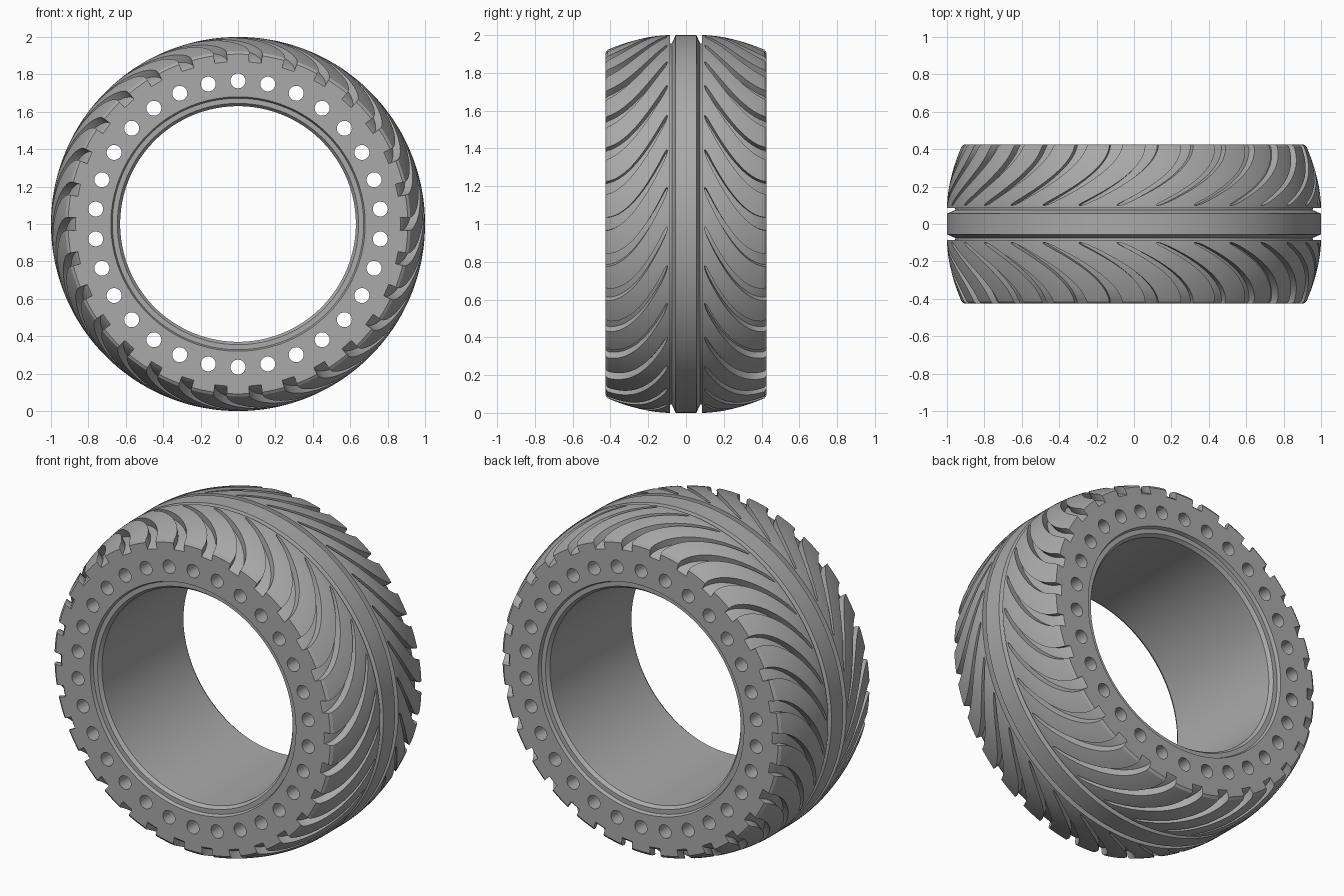
import bpy, bmesh, math
from mathutils import Vector

if "Cube" in bpy.data.objects:
    bpy.data.objects.remove(bpy.data.objects["Cube"], do_unlink=True)

HALF = 0.425          # half width of the tyre
EDGE = 0.085          # inner edge of the tread bands
COUNT = 30            # tread blocks per side, also side holes
PITCH = math.tau / COUNT

rubber = bpy.data.materials.new("grey_rubber")
rubber.use_nodes = True
GREY = (0.40, 0.40, 0.40, 1)
rubber.diffuse_color = GREY
rubber.node_tree.nodes["Principled BSDF"].inputs["Base Color"].default_value = GREY


def polar(r, a, y):
    """Point on the wheel; the angle runs from +x towards +z."""
    return Vector((r * math.cos(a), y, 1 + r * math.sin(a)))


def crown(y):
    """Tread radius across the width."""
    t = max(0, (y - EDGE) / (HALF - EDGE))
    return 1 - 0.082 * t ** 1.8


def make_object(name, bm):
    bmesh.ops.recalc_face_normals(bm, faces=bm.faces)
    mesh = bpy.data.meshes.new(name)
    bm.to_mesh(mesh)
    bm.free()
    mesh.materials.append(rubber)
    ob = bpy.data.objects.new(name, mesh)
    bpy.context.collection.objects.link(ob)
    return ob


def select(ob):
    bpy.ops.object.select_all(action="DESELECT")
    ob.select_set(True)
    bpy.context.view_layer.objects.active = ob


def smooth(ob):
    select(ob)
    bpy.ops.object.shade_smooth_by_angle(angle=math.radians(28))


# Carcass: centre rib, tread floor, side walls and stepped bead, revolved
half = [(0.055, 1.0), (0.075, 0.955)]
half += [(y, crown(y) - 0.042) for y in (0.10, 0.18, 0.26, 0.34, 0.41)]
half += [(HALF, 0.868), (HALF, 0.68), (0.405, 0.672), (0.405, 0.645), (0.385, 0.63)]
profile = half + [(-y, r) for y, r in reversed(half)]
SEGS = 180
bm = bmesh.new()
rings = [[bm.verts.new(polar(r, math.tau * i / SEGS, y)) for y, r in profile]
         for i in range(SEGS)]
n = len(profile)
for i in range(SEGS):
    a, b = rings[i], rings[(i + 1) % SEGS]
    for j in range(n):
        k = (j + 1) % n
        bm.faces.new((a[j], a[k], b[k], b[j]))
carcass = make_object("carcass", bm)

# Round holes through both side walls
bm = bmesh.new()
SIDES = 24
for h in range(COUNT):
    centre = polar(0.765, math.pi / 2 + h * PITCH, 0)
    ends = []
    for y in (-0.6, 0.6):
        ends.append([bm.verts.new(centre + Vector((0.04 * math.cos(math.tau * s / SIDES), y,
                                                   0.04 * math.sin(math.tau * s / SIDES))))
                     for s in range(SIDES)])
    bm.faces.new(ends[0])
    bm.faces.new(ends[1])
    for s in range(SIDES):
        t = (s + 1) % SIDES
        bm.faces.new((ends[0][s], ends[0][t], ends[1][t], ends[1][s]))
cutter = make_object("hole_cutter", bm)
cutter.hide_render = True
cut = carcass.modifiers.new("holes", "BOOLEAN")
cut.object = cutter
cut.solver = "EXACT"
select(carcass)
bpy.ops.object.modifier_apply(modifier="holes")
bpy.data.objects.remove(cutter, do_unlink=True)
smooth(carcass)


# Tread blocks: swept panels separated by round-ended grooves
TIP = 0.098
ROWS = [EDGE, TIP, 0.101, 0.107, 0.117] + [0.117 + (HALF - 0.125) * i / 14
                                           for i in range(1, 14)] + [0.415, HALF]
COLS = 8


def groove_centre(y):
    t = max(0, (y - TIP) / (HALF - TIP))
    return math.radians(-1 - 23 * (1 - (1 - t) ** 1.8))


def groove_half(y):
    d = max(0, y - TIP)
    cap = 0.019
    round_end = math.sqrt(max(0, cap ** 2 - (cap - min(d, cap)) ** 2))
    return (round_end + 0.05 * d) / crown(y)


def add_block(bm, start, side):
    top, low = [], []
    for y in ROWS:
        a0 = start + groove_centre(y) + groove_half(y)
        a1 = start + groove_centre(y) + PITCH - groove_half(y)
        angles = [a0 + (a1 - a0) * c / COLS for c in range(COLS + 1)]
        r = crown(y) - (0.01 if y == HALF else 0)
        top.append([bm.verts.new(polar(r, a, side * y)) for a in angles])
        low.append([bm.verts.new(polar(crown(y) - 0.055, a, side * y)) for a in angles])
    last = len(ROWS) - 1
    for i in range(last):
        for c in range(COLS):
            for g in (top, low):
                bm.faces.new((g[i][c], g[i + 1][c], g[i + 1][c + 1], g[i][c + 1]))
        for c in (0, COLS):
            bm.faces.new((top[i][c], top[i + 1][c], low[i + 1][c], low[i][c]))
    for i in (0, last):
        for c in range(COLS):
            bm.faces.new((top[i][c], top[i][c + 1], low[i][c + 1], low[i][c]))


for name, side in (("front_tread", -1), ("back_tread", 1)):
    bm = bmesh.new()
    for k in range(COUNT):
        add_block(bm, k * PITCH, side)
    smooth(make_object(name, bm))
